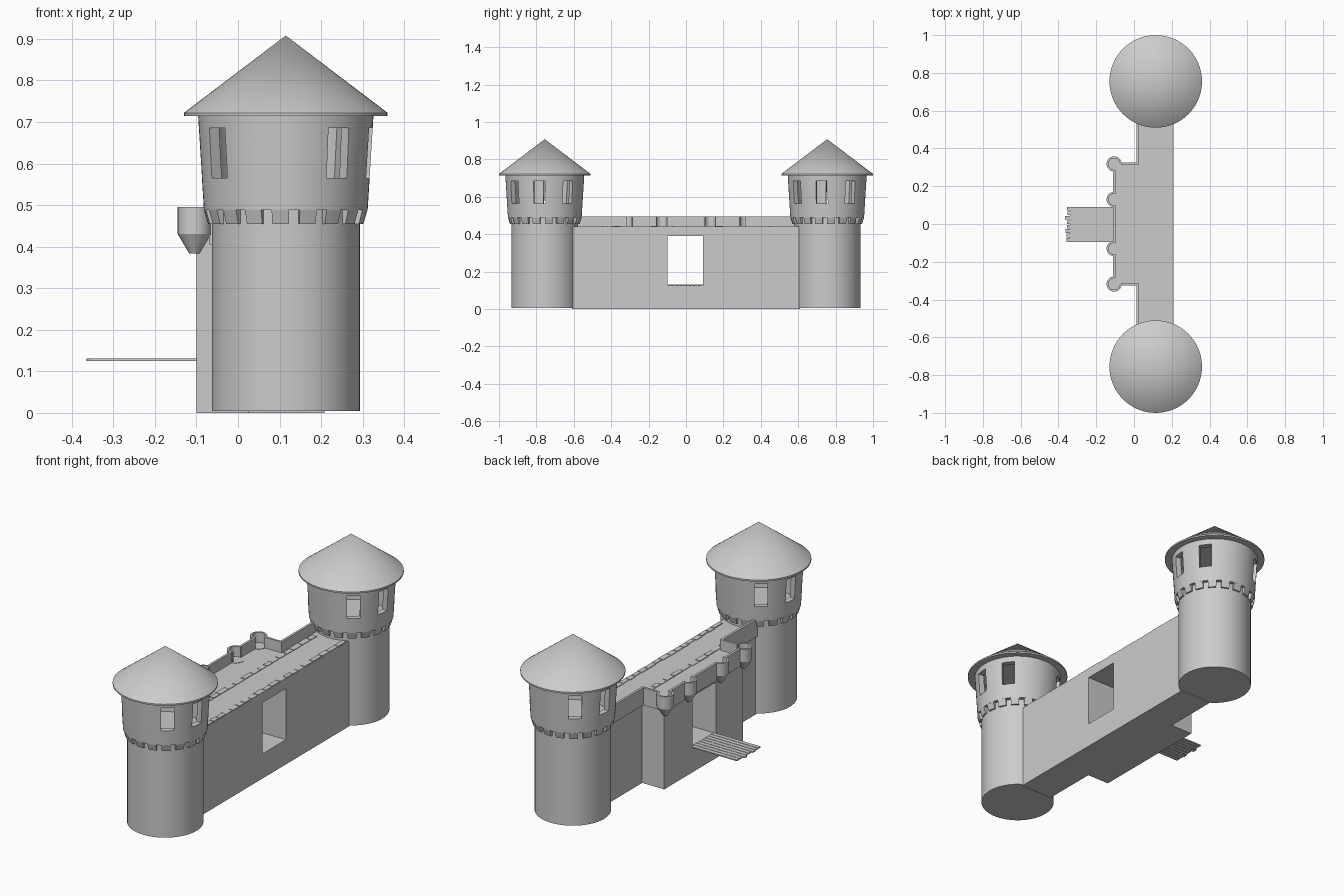
import bpy, bmesh, math, random
from mathutils import Matrix, Vector

random.seed(4)
if "Cube" in bpy.data.objects:
    bpy.data.objects.remove(bpy.data.objects["Cube"], do_unlink=True)

stone = bpy.data.materials.new("grey stone")
stone.use_nodes = True
GREY = (0.6, 0.6, 0.6, 1)
stone.diffuse_color = GREY
stone.node_tree.nodes["Principled BSDF"].inputs["Base Color"].default_value = GREY


def finish(name, bm, smooth=False):
    """Turn a bmesh into a named grey object."""
    bmesh.ops.remove_doubles(bm, verts=bm.verts, dist=1e-5)
    bmesh.ops.recalc_face_normals(bm, faces=bm.faces)
    mesh = bpy.data.meshes.new(name)
    bm.to_mesh(mesh)
    bm.free()
    mesh.materials.append(stone)
    obj = bpy.data.objects.new(name, mesh)
    bpy.context.collection.objects.link(obj)
    if smooth:
        bpy.ops.object.select_all(action='DESELECT')
        obj.select_set(True)
        bpy.context.view_layer.objects.active = obj
        bpy.ops.object.shade_smooth_by_angle(angle=math.radians(30))
    return obj


def add_box(bm, x0, x1, y0, y1, z0, z1, turn=None):
    mat = Matrix.LocRotScale(Vector((x0 + x1, y0 + y1, z0 + z1)) / 2, None,
                             Vector((x1 - x0, y1 - y0, z1 - z0)))
    bmesh.ops.create_cube(bm, size=1, matrix=(turn @ mat) if turn else mat)


def add_lathe(bm, profile, cx, cy, start=0, sweep=360, steps=64):
    """Revolve a closed (radius, height) profile, capping partial sweeps."""
    full = sweep == 360
    cols = []
    for i in range(steps if full else steps + 1):
        a = math.radians(start + sweep * i / steps)
        cols.append([bm.verts.new((cx + r * math.cos(a), cy + r * math.sin(a), z))
                     for r, z in profile])
    n = len(profile)
    for i in range(steps):
        c, d = cols[i], cols[(i + 1) % len(cols)]
        for j in range(n):
            k = (j + 1) % n
            if profile[j][0] > 0 or profile[k][0] > 0:
                bm.faces.new((c[j], d[j], d[k], c[k]))
    if not full:
        bm.faces.new(cols[0])
        bm.faces.new(cols[-1])
    bmesh.ops.dissolve_degenerate(bm, dist=1e-6, edges=bm.edges)


def cut(obj, cutter):
    cutter.hide_render = True
    cutter.hide_viewport = True
    cutter.display_type = 'WIRE'
    mod = obj.modifiers.new("openings", 'BOOLEAN')
    mod.operation = 'DIFFERENCE'
    mod.solver = 'EXACT'
    mod.object = cutter


# Round towers with flared, hollow heads and conical roofs
TX, TY = 0.115, 0.755
WINDOW_ANGLES = (-52, -8, 37, 128, 172, 217)
TEETH = 18
for side, cy in (("right", -TY), ("left", TY)):
    bm = bmesh.new()
    add_lathe(bm, [(0, .005), (.178, .005), (.178, .492), (0, .492)], TX, cy)
    finish(f"tower_shaft_{side}", bm, True)

    bm = bmesh.new()
    add_lathe(bm, [(.168, .488), (.197, .488), (.211, .716), (.182, .716)], TX, cy)
    head = finish(f"tower_head_{side}", bm, True)

    bm = bmesh.new()
    for a in WINDOW_ANGLES:
        turn = Matrix.Translation((TX, cy, 0)) @ Matrix.Rotation(math.radians(a), 4, 'Z')
        add_box(bm, .13, .26, -.031, .031, .565, .685, turn)
    cut(head, finish(f"window_cutter_{side}", bm))

    bm = bmesh.new()
    pitch = 360 / TEETH
    for i in range(TEETH):
        add_lathe(bm, [(.17, .455), (.187, .455), (.197, .489), (.17, .489)],
                  TX, cy, i * pitch, pitch * .62, 3)
    finish(f"tower_corbels_{side}", bm, True)

    bm = bmesh.new()
    add_lathe(bm, [(0, .908), (.245, .722), (.245, .714), (0, .714)], TX, cy)
    finish(f"tower_roof_{side}", bm, True)

# Curtain wall and gatehouse as one T-shaped block with a through gate
half = [(.208, .61), (.025, .61), (.025, .32), (-.1, .32)]
outline = half + [(x, -y) for x, y in reversed(half)]
bm = bmesh.new()
base = bm.faces.new([bm.verts.new((x, y, 0)) for x, y in outline])
up = bmesh.ops.extrude_face_region(bm, geom=[base])["geom"]
bmesh.ops.translate(bm, vec=(0, 0, .44), verts=[v for v in up if isinstance(v, bmesh.types.BMVert)])
wall = finish("wall_and_gatehouse", bm)
bm = bmesh.new()
add_box(bm, -.3, .4, -.1, .092, .127, .39)
cut(wall, finish("gate_cutter", bm))

# Thin parapet following the outer face
bm = bmesh.new()
for s in (-1, 1):
    for x0, x1, y0, y1 in ((.014, .026, .315, .6), (-.07, .026, .315, .326),
                           (-.111, -.099, .165, .285)):
        add_box(bm, x0, x1, min(s * y0, s * y1), max(s * y0, s * y1), .405, .495)
add_box(bm, -.111, -.099, -.095, .095, .405, .495)
finish("parapet", bm)

# Small open-backed turrets on cone corbels
for i, (y, start, sweep) in enumerate(((.318, 5, 260), (.13, 75, 210),
                                       (-.13, 75, 210), (-.318, 95, 260))):
    bm = bmesh.new()
    add_lathe(bm, [(0, .383), (.012, .383), (.04, .43), (.04, .442), (0, .442)],
              -.105, y, steps=32)
    finish(f"turret_base_{i + 1}", bm, True)
    bm = bmesh.new()
    add_lathe(bm, [(.03, .44), (.04, .44), (.04, .495), (.03, .495)],
              -.105, y, start, sweep, 24)
    finish(f"turret_wall_{i + 1}", bm, True)

# Edging stones along both sides of the walkway
bm = bmesh.new()
for x0, x1 in ((.03, .06), (.178, .208)):
    y = -.56
    while y < .53:
        length = random.uniform(.04, .07)
        add_box(bm, x0 + random.uniform(0, .006), x1 - random.uniform(0, .003),
                y, y + length, .436, .442 + random.uniform(0, .002))
        y += length + .004
finish("walkway_stones", bm)

# Plank drawbridge
bm = bmesh.new()
PLANKS = 8
width = .19 / PLANKS
for i in range(PLANKS):
    y = -.096 + i * width
    add_box(bm, -.365 + random.uniform(0, .012), -.09, y, y + width - .003, .125, .131)
add_box(bm, -.34, -.1, -.094, .09, .126, .128)
finish("drawbridge", bm)
